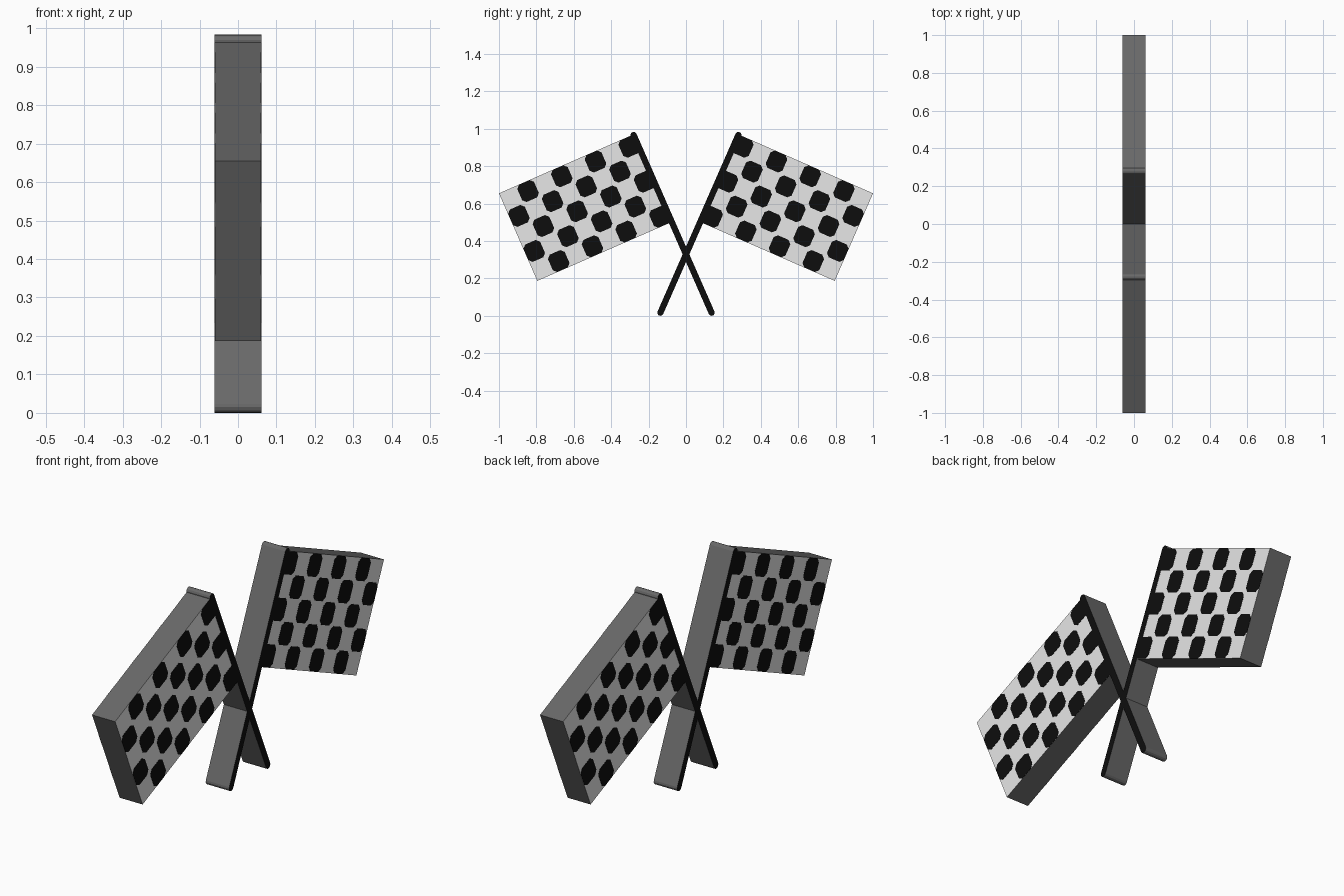
import bpy, bmesh, math

if "Cube" in bpy.data.objects:
    bpy.data.objects.remove(bpy.data.objects["Cube"])


def material(name, v):
    m = bpy.data.materials.new(name)
    m.diffuse_color = (v, v, v, 1)
    m.use_nodes = True
    m.node_tree.nodes["Principled BSDF"].inputs["Base Color"].default_value = m.diffuse_color
    return m


WHITE = material("flag white", 0.88)
BLACK = material("ink black", 0.004)
GREY = material("edge grey", 0.14)

HALF = 0.06                       # half depth of the extrusion along x
D = (0.401, 0.916)                # direction along a pole (y, z)
U = (0.916, -0.401)               # direction across a flag, away from the pole
CORNER = (1.0, 0.655)             # outer top corner of a flag
COLS, ROWS = 8, 5
W, H = 0.787, 0.511
CW, CH = W / COLS, H / ROWS


def add_prism(bm, outline, x0, x1):
    """Extrude a (y, z) outline from x0 to x1."""
    a = [bm.verts.new((x0, y, z)) for y, z in outline]
    b = [bm.verts.new((x1, y, z)) for y, z in outline]
    bm.faces.new(a)
    bm.faces.new(b[::-1])
    n = len(a)
    for i in range(n):
        j = (i + 1) % n
        bm.faces.new((a[i], b[i], b[j], a[j]))


def finish(bm, name, face_mat, side_mat):
    """Colour the two broad faces and the rim, then make the object."""
    bmesh.ops.recalc_face_normals(bm, faces=bm.faces[:])
    for f in bm.faces:
        f.material_index = 0 if abs(f.normal.x) > 0.9 else 1
    me = bpy.data.meshes.new(name)
    bm.to_mesh(me)
    bm.free()
    me.materials.append(face_mat)
    me.materials.append(side_mat)
    ob = bpy.data.objects.new(name, me)
    bpy.context.collection.objects.link(ob)


def flag_point(u, v, s):
    """Flag coordinates: u out from the pole, v down from the top edge."""
    u -= W
    return (s * (CORNER[0] + u * U[0] - v * D[0]), CORNER[1] + u * U[1] - v * D[1])


def pole_outline(s, r=0.0165, seg=6):
    """Long capsule with rounded ends."""
    ends = (((0.28, 0.967), 0.0), ((-0.137, 0.0165), math.pi))
    lean = math.atan2(D[1], D[0])
    pts = []
    for (y, z), turn in ends:
        for i in range(seg + 1):
            t = lean + turn - math.pi / 2 + math.pi * i / seg
            pts.append((s * (y + r * math.cos(t)), z + r * math.sin(t)))
    return pts


for s, side in ((1, "right"), (-1, "left")):
    # pole
    bm = bmesh.new()
    add_prism(bm, pole_outline(s), -HALF - 0.001, HALF + 0.001)
    finish(bm, side + "_pole", BLACK, GREY)

    # flag slab
    bm = bmesh.new()
    add_prism(bm, [flag_point(u, v, s) for u, v in ((0, 0), (W, 0), (W, H), (0, H))],
              -HALF, HALF)
    finish(bm, side + "_flag", WHITE, GREY)

    # dark checks with clipped corners, on both broad faces
    bm = bmesh.new()
    a, b, c = CW / 2 - 0.0005, CH / 2 - 0.0005, 0.018
    octagon = ((a, b - c), (a - c, b), (c - a, b), (-a, b - c),
               (-a, c - b), (c - a, -b), (a - c, -b), (a, c - b))
    for row in range(ROWS):
        for col in range(COLS):
            if (row + col) % 2:
                continue
            uc, vc = (col + 0.5) * CW, (row + 0.5) * CH
            ring = [flag_point(uc + p, vc + q, s) for p, q in octagon]
            add_prism(bm, ring, HALF - 0.001, HALF + 0.001)
            add_prism(bm, ring, -HALF - 0.001, -HALF + 0.001)
    finish(bm, side + "_flag_checks", BLACK, BLACK)
